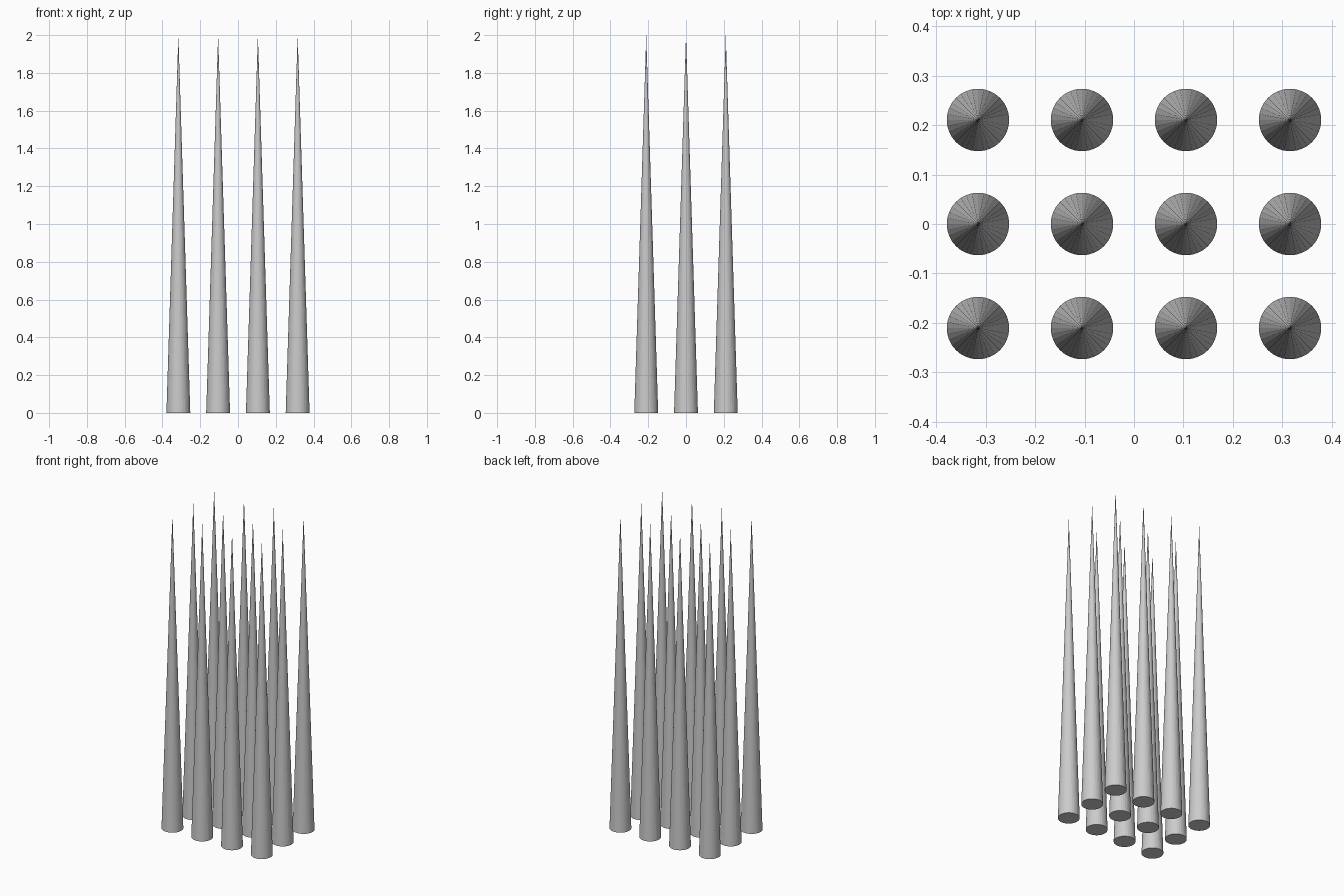
import bpy

if "Cube" in bpy.data.objects:
    bpy.data.objects.remove(bpy.data.objects["Cube"])

HEIGHT = 2.0
SPACING = 0.2105
RADIUS = 0.0632
COLUMNS, ROWS = 4, 3

# Grid of slender flat-faceted spikes standing on the ground
for row in range(ROWS):
    for col in range(COLUMNS):
        x = (col - (COLUMNS - 1) / 2) * SPACING
        y = (row - (ROWS - 1) / 2) * SPACING
        bpy.ops.mesh.primitive_cone_add(vertices=32, radius1=RADIUS, radius2=0,
                                        depth=HEIGHT, location=(x, y, HEIGHT / 2))
        bpy.context.object.name = f"spike_{row + 1}_{col + 1}"
